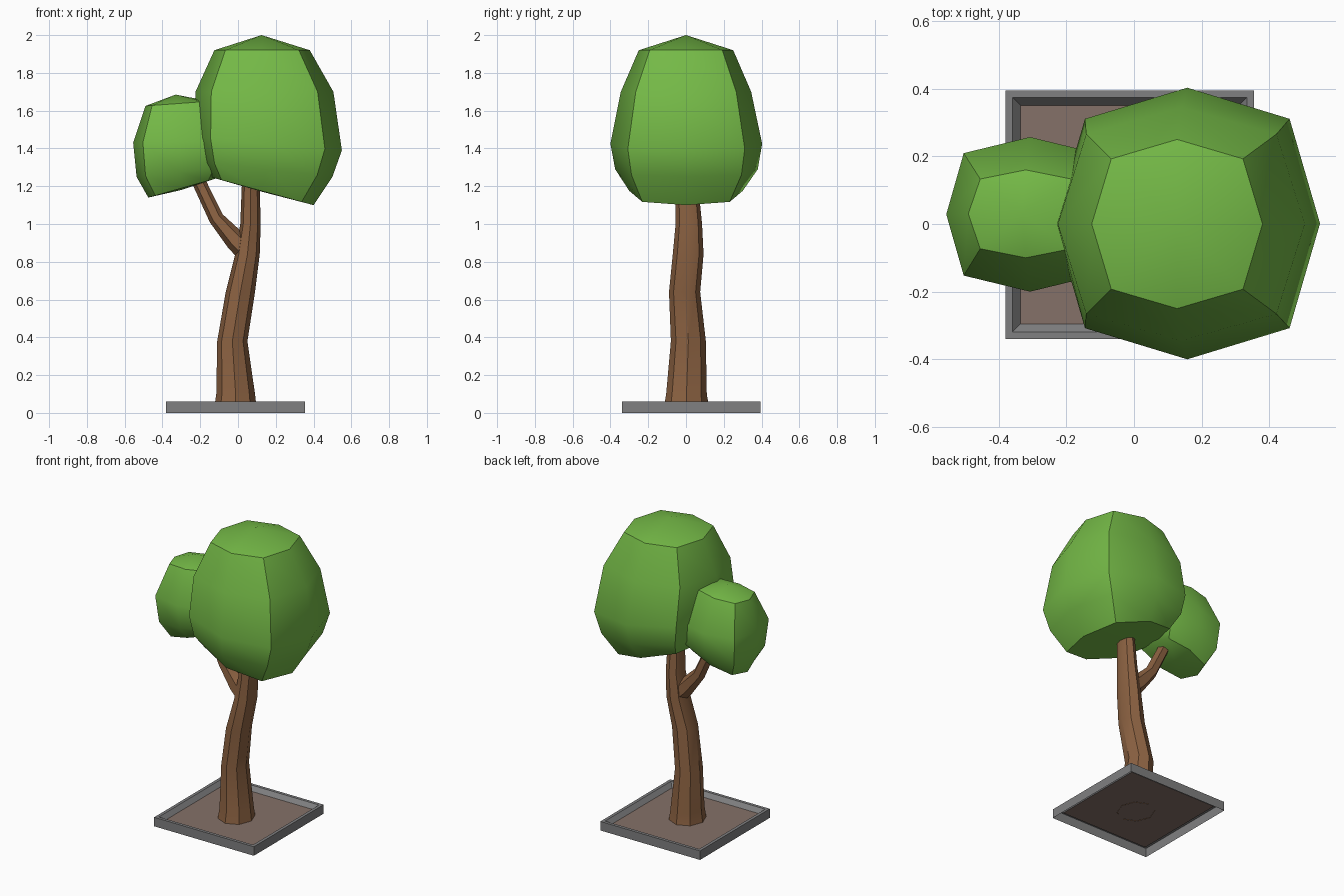
import bpy, bmesh, math
from mathutils import Vector

if "Cube" in bpy.data.objects:
    bpy.data.objects.remove(bpy.data.objects["Cube"])


def material(name, rgb):
    m = bpy.data.materials.new(name)
    m.diffuse_color = (*rgb, 1)
    m.use_nodes = True
    m.node_tree.nodes["Principled BSDF"].inputs["Base Color"].default_value = m.diffuse_color
    return m


LEAF = material("leaf green", (0.175, 0.485, 0.062))
BARK = material("bark brown", (0.262, 0.122, 0.054))
SOIL = material("soil brown", (0.235, 0.165, 0.138))
STONE = material("kerb grey", (0.215, 0.215, 0.218))


def loft(name, rings, mat, start=None, end=None, angle=40, recalc=True):
    """Skin a list of point rings; start/end are optional closing points."""
    bm = bmesh.new()
    vs = [[bm.verts.new(p) for p in r] for r in rings]
    n = len(vs[0])
    for a, b in zip(vs, vs[1:]):
        for i in range(n):
            j = (i + 1) % n
            bm.faces.new((a[i], a[j], b[j], b[i]))
    for ring, tip in ((vs[0], start), (vs[-1], end)):
        if tip is not None:
            t = bm.verts.new(tip)
            for i in range(n):
                bm.faces.new((ring[i], ring[(i + 1) % n], t))
    if recalc:
        bmesh.ops.recalc_face_normals(bm, faces=bm.faces)
    me = bpy.data.meshes.new(name)
    bm.to_mesh(me)
    bm.free()
    me.materials.append(mat)
    ob = bpy.data.objects.new(name, me)
    bpy.context.collection.objects.link(ob)
    bpy.ops.object.select_all(action='DESELECT')
    ob.select_set(True)
    bpy.context.view_layer.objects.active = ob
    bpy.ops.object.shade_smooth_by_angle(angle=math.radians(angle))
    return ob


def oval(x0, x1, y0, y1, zl, zr, n=8, bulge=1.0):
    """Ring spanning x0..x1, y0..y1; z runs from zl (left) to zr (right).
    bulge pushes the diagonal points out for a squarer outline."""
    pts = []
    for i in range(n):
        a = 2 * math.pi * i / n
        k = bulge if i % 2 else 1.0
        c, s = math.cos(a) * k, math.sin(a) * k
        pts.append(Vector(((x0 + x1) / 2 + c * (x1 - x0) / 2,
                           (y0 + y1) / 2 + s * (y1 - y0) / 2,
                           (zl + zr) / 2 + c * (zr - zl) / 2)))
    return pts


def square(h, z, cx=-0.0125, cy=0.0275):
    return [Vector((cx + sx * h, cy + sy * h, z))
            for sx, sy in ((1, 1), (-1, 1), (-1, -1), (1, -1))]


# Planter: open kerb with sloping inner lip, and the soil sheet inside it
loft("planter_kerb", [square(0.3675, 0), square(0.3675, 0.06),
                      square(0.347, 0.06), square(0.3225, 0.032)], STONE, angle=30)
loft("soil", [square(0.3225, 0.032)], SOIL, end=(-0.0125, 0.0275, 0.032))

# Trunk: bent, tapering, flared at the foot
trunk = [(-0.125, 0.098, -0.117, 0.122, 0.03), (-0.115, 0.09, -0.105, 0.11, 0.10),
         (-0.11, 0.05, -0.08, 0.105, 0.38), (-0.065, 0.09, -0.09, 0.075, 0.64),
         (-0.015, 0.115, -0.07, 0.093, 0.84), (0.012, 0.12, -0.055, 0.085, 1.0),
         (0.02, 0.115, -0.055, 0.065, 1.2)]
loft("trunk", [oval(a, b, c, d, z, z) for a, b, c, d, z in trunk], BARK,
     end=(0.07, 0.005, 1.2))

# Branch: six-sided tube along a bent path
path = [(0.06, 0.01, 0.85, 0.065), (-0.01, 0.012, 0.91, 0.056),
        (-0.115, 0.02, 1.03, 0.04), (-0.215, 0.03, 1.24, 0.036)]
pts = [Vector(p[:3]) for p in path]
rings = []
for i, p in enumerate(pts):
    d = (pts[min(i + 1, len(pts) - 1)] - pts[max(i - 1, 0)]).normalized()
    u = d.cross(Vector((0, 1, 0))).normalized()
    v = d.cross(u)
    rings.append([p + path[i][3] * (u * math.cos(k * math.pi / 3) + v * math.sin(k * math.pi / 3))
                  for k in range(6)])
loft("branch", rings, BARK, end=pts[-1])

# Large crown: squarish faceted ball with a slanted underside
big = [(-0.125, 0.38, -0.25, 0.25, 1.92, 1.92), (-0.225, 0.505, -0.345, 0.345, 1.70, 1.70),
       (-0.235, 0.55, -0.40, 0.403, 1.46, 1.39), (-0.205, 0.50, -0.375, 0.38, 1.33, 1.25),
       (-0.15, 0.40, -0.30, 0.30, 1.25, 1.10)]
loft("large_crown", [oval(*r, bulge=1.09) for r in big], LEAF,
     start=(0.125, 0, 2.0), end=(0.13, 0, 1.17))

# Small crown on the branch
small = [(-0.49, -0.15, -0.10, 0.16, 1.625, 1.65), (-0.555, -0.06, -0.20, 0.257, 1.43, 1.44),
         (-0.537, -0.08, -0.175, 0.235, 1.25, 1.30), (-0.475, -0.12, -0.11, 0.17, 1.14, 1.24)]
loft("small_crown", [oval(*r, bulge=1.12) for r in small], LEAF,
     start=(-0.33, 0.03, 1.685), end=(-0.3, 0.03, 1.18))
